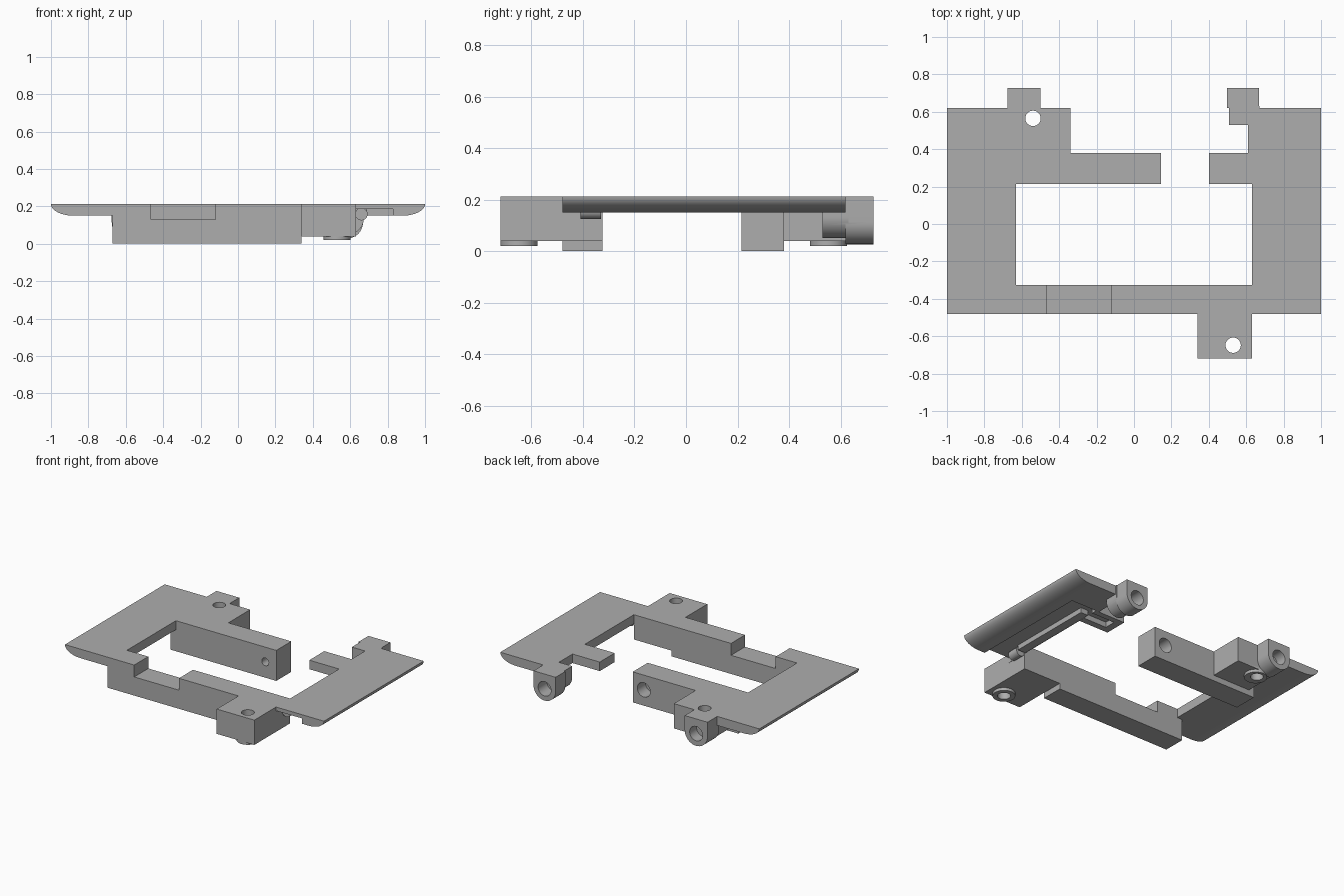
import bpy, bmesh, math
from mathutils import Matrix

if "Cube" in bpy.data.objects:
    bpy.data.objects.remove(bpy.data.objects["Cube"])

TOP = 0.213      # upper face of the frame
WING = 0.15      # underside of the thin wings
BOSS = 0.04      # underside of the screw blocks

grey = bpy.data.materials.new("mid grey")
grey.use_nodes = True
colour = (0.42, 0.42, 0.42, 1)
grey.diffuse_color = colour
grey.node_tree.nodes["Principled BSDF"].inputs["Base Color"].default_value = colour


def finish(name, bm):
    bmesh.ops.recalc_face_normals(bm, faces=bm.faces)
    mesh = bpy.data.meshes.new(name)
    bm.to_mesh(mesh)
    bm.free()
    obj = bpy.data.objects.new(name, mesh)
    bpy.context.collection.objects.link(obj)
    mesh.materials.append(grey)
    return obj


def prism(name, points, a, b, axis="z"):
    """Extrude a closed outline along z (xy outline) or y (xz outline)."""
    bm = bmesh.new()
    place = (lambda p: (p[0], p[1], a)) if axis == "z" else (lambda p: (p[0], a, p[1]))
    face = bm.faces.new([bm.verts.new(place(p)) for p in points])
    out = bmesh.ops.extrude_face_region(bm, geom=[face])
    verts = [g for g in out["geom"] if isinstance(g, bmesh.types.BMVert)]
    shift = (0, 0, b - a) if axis == "z" else (0, b - a, 0)
    bmesh.ops.translate(bm, verts=verts, vec=shift)
    return finish(name, bm)


def box(name, x0, x1, y0, y1, z0, z1):
    return prism(name, [(x0, y0), (x1, y0), (x1, y1), (x0, y1)], z0, z1)


def rod(name, centre, radius, length, axis="z"):
    bm = bmesh.new()
    turn = Matrix.Rotation(math.pi / 2, 4, "X") if axis == "y" else Matrix()
    bmesh.ops.create_cone(bm, cap_ends=True, segments=40, radius1=radius, radius2=radius,
                          depth=length, matrix=Matrix.Translation(centre) @ turn)
    return finish(name, bm)


def combine(target, part, operation):
    mod = target.modifiers.new("combine", "BOOLEAN")
    mod.operation, mod.solver, mod.object = operation, "EXACT", part
    bpy.context.view_layer.objects.active = target
    bpy.ops.object.modifier_apply(modifier=mod.name)
    bpy.data.objects.remove(part)


def wing(name, side, inner, y0, y1):
    """Thin plate whose outer edge is rounded underneath."""
    arc = [(side * (0.88 + 0.12 * math.sin(t)), TOP - (TOP - WING) * math.cos(t))
           for t in [i * math.pi / 20 for i in range(11)]]
    return prism(name, [(inner, TOP), (inner, WING)] + arc, y0, y1, "y")


def lug(name, x, y0, y1, z, r):
    """Hinge lug: flat top, half round bottom."""
    arc = [(x - r * math.cos(i * math.pi / 24), z - r * math.sin(i * math.pi / 24))
           for i in range(25)]
    return prism(name, arc + [(x + r, TOP), (x - r, TOP)], y0, y1, "y")


# Main frame: wings, bars, screw blocks and lugs
frame = wing("frame", -1, -0.63, -0.48, 0.62)
right_parts = [
    box("front_bar", -0.67, 0.34, -0.48, -0.325, 0, TOP),
    box("front_screw_block", 0.34, 0.63, -0.72, -0.325, BOSS, TOP),
    wing("left_wing", 1, 0.63, -0.48, 0.62),
    box("left_wing_step", 0.61, 0.7, 0.215, 0.62, WING, TOP),
    box("short_arm", 0.4, 0.63, 0.215, 0.38, WING, TOP),
    box("long_arm", -0.67, 0.145, 0.215, 0.38, 0, TOP),
    box("back_screw_block", -0.63, -0.34, 0.38, 0.62, BOSS, TOP),
    lug("right_lug", -0.587, 0.6, 0.727, 0.113, 0.088),
    lug("left_lug", 0.583, 0.62, 0.727, 0.113, 0.085),
    lug("left_lug_neck", 0.59, 0.53, 0.63, 0.133, 0.082),
    rod("front_boss", (0.53, -0.648, 0.035), 0.072, 0.03),
    rod("back_boss", (-0.54, 0.553, 0.035), 0.072, 0.03),
]
for part in right_parts:
    combine(frame, part, "UNION")

# Openings: bar notch, cable channel, screw holes and hinge holes
cuts = [
    box("notch", -0.465, -0.12, -0.6, -0.25, 0.13, 0.3),
    box("channel", 0.631, 0.83, -0.6, 0.38, 0.1, 0.187),
    box("channel_turn", 0.45, 0.7, 0.26, 0.34, 0.1, 0.187),
    rod("front_screw_hole", (0.53, -0.648, 0.1), 0.041, 0.5),
    rod("back_screw_hole", (-0.54, 0.565, 0.1), 0.041, 0.5),
    rod("right_hinge_hole", (-0.587, 0.73, 0.11), 0.05, 0.16, "y"),
    rod("left_hinge_hole", (0.583, 0.73, 0.11), 0.05, 0.2, "y"),
    rod("arm_hole", (0.06, 0.3, 0.11), 0.027, 0.3, "y"),
    rod("arm_counterbore", (0.06, 0.36, 0.11), 0.05, 0.14, "y"),
]
for cut in cuts:
    combine(frame, cut, "DIFFERENCE")

# Cable rib and peg beside the channel
box("cable_rib", 0.631, 0.69, -0.32, 0.3, 0.152, 0.187)
rod("cable_peg", (0.66, -0.37, 0.158), 0.033, 0.08, "y")

# Smooth the round faces, keep corners sharp
bpy.ops.object.select_all(action="DESELECT")
for obj in bpy.context.collection.objects:
    if obj.type == "MESH":
        obj.select_set(True)
        bpy.context.view_layer.objects.active = obj
bpy.ops.object.shade_smooth_by_angle(angle=math.radians(30))
